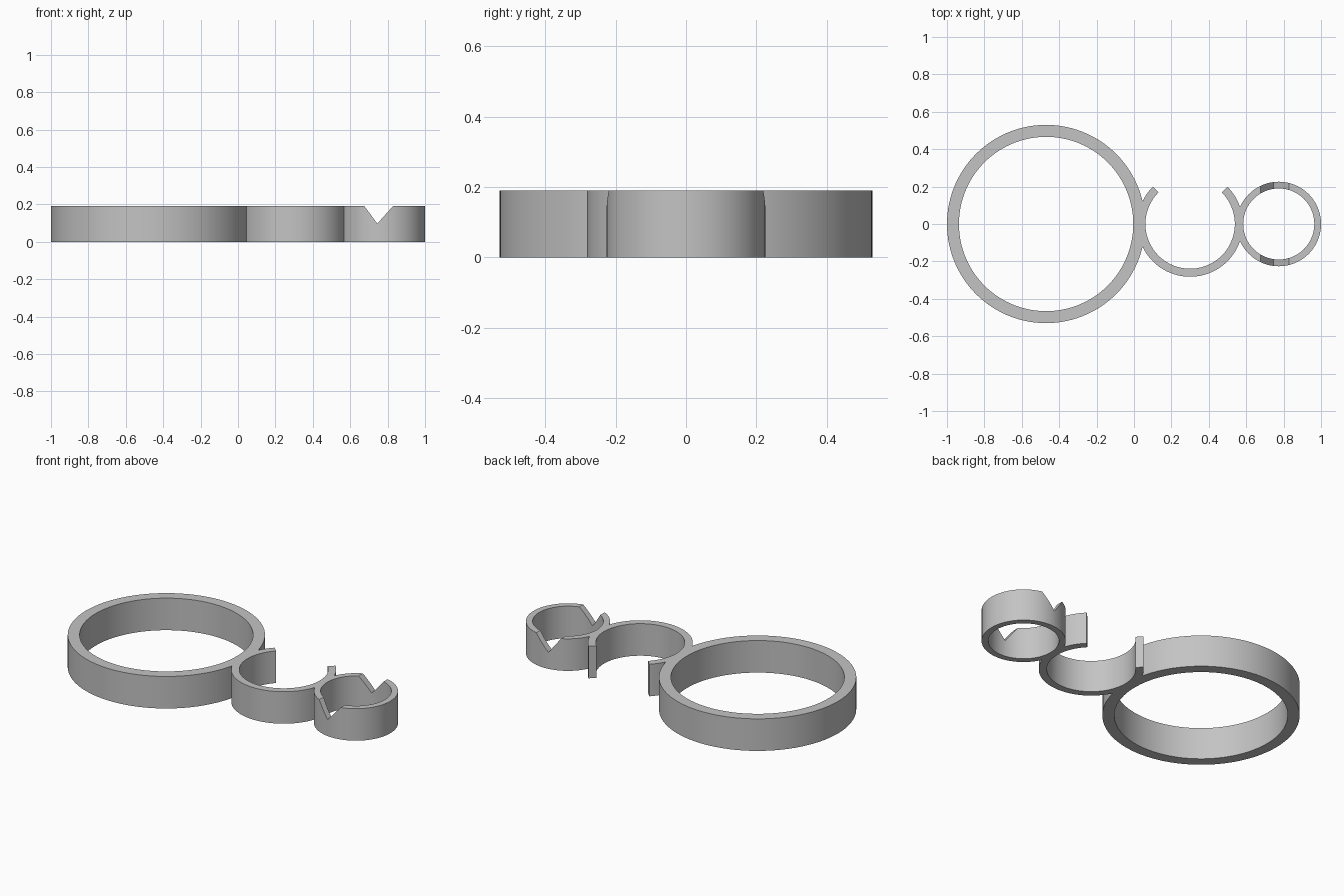
import bpy
import bmesh
from math import cos, sin, radians

HEIGHT = 0.19
cube = bpy.data.objects.get("Cube")
if cube:
    bpy.data.objects.remove(cube, do_unlink=True)

grey = bpy.data.materials.new("plain grey")
grey.use_nodes = True
colour = (0.55, 0.55, 0.55, 1)
grey.diffuse_color = colour
grey.node_tree.nodes["Principled BSDF"].inputs["Base Color"].default_value = colour


def finish(name, bm):
    """Turn a bmesh into a linked object with the grey material."""
    bmesh.ops.recalc_face_normals(bm, faces=bm.faces)
    mesh = bpy.data.meshes.new(name)
    bm.to_mesh(mesh)
    bm.free()
    mesh.materials.append(grey)
    obj = bpy.data.objects.new(name, mesh)
    bpy.context.collection.objects.link(obj)
    return obj


def ring(name, x, outer, inner, start=0, sweep=360, steps=96):
    """Sweep a rectangular wall section around z; a partial sweep gets end caps."""
    closed = sweep == 360
    bm = bmesh.new()
    sections = []
    for i in range(steps if closed else steps + 1):
        a = radians(start + sweep * i / steps)
        sections.append([bm.verts.new((x + r * cos(a), r * sin(a), z))
                         for r, z in ((inner, 0), (outer, 0), (outer, HEIGHT), (inner, HEIGHT))])
    pairs = list(zip(sections, sections[1:]))
    if closed:
        pairs.append((sections[-1], sections[0]))
    else:
        bm.faces.new(sections[0])
        bm.faces.new(sections[-1])
    for s, t in pairs:
        for k in range(4):
            n = (k + 1) % 4
            bm.faces.new((s[k], s[n], t[n], t[k]))
    return finish(name, bm)


def combine(target, tool, operation):
    """Apply a boolean and discard the tool object."""
    tool.hide_render = True
    mod = target.modifiers.new(operation.title(), 'BOOLEAN')
    mod.operation = operation
    mod.solver = 'EXACT'
    mod.object = tool
    with bpy.context.temp_override(object=target, active_object=target):
        bpy.ops.object.modifier_apply(modifier=mod.name)
    bpy.data.objects.remove(tool, do_unlink=True)


# Three rings in a row, the middle one open at the back
large_ring = ring("large_ring", -0.47, 0.53, 0.466, steps=120)
open_clip = ring("open_clip", 0.3, 0.282, 0.239, start=135, sweep=270)
small_ring = ring("small_ring", 0.774, 0.226, 0.19)

# V-shaped notch through the small ring's front and back walls
bm = bmesh.new()
profile = [(0.745, 0.097), (0.828, HEIGHT), (0.828, 0.3), (0.676, 0.3), (0.676, HEIGHT)]
face = bm.faces.new([bm.verts.new((x, -0.4, z)) for x, z in profile])
moved = bmesh.ops.extrude_face_region(bm, geom=[face])["geom"]
bmesh.ops.translate(bm, vec=(0, 0.8, 0),
                    verts=[v for v in moved if isinstance(v, bmesh.types.BMVert)])
combine(small_ring, finish("notch_cutter", bm), 'DIFFERENCE')

# Fuse everything into one body
combine(large_ring, open_clip, 'UNION')
combine(large_ring, small_ring, 'UNION')
large_ring.name = "ring_clip_body"

bpy.ops.object.select_all(action='DESELECT')
large_ring.select_set(True)
bpy.context.view_layer.objects.active = large_ring
bpy.ops.object.shade_smooth_by_angle(angle=radians(30))
